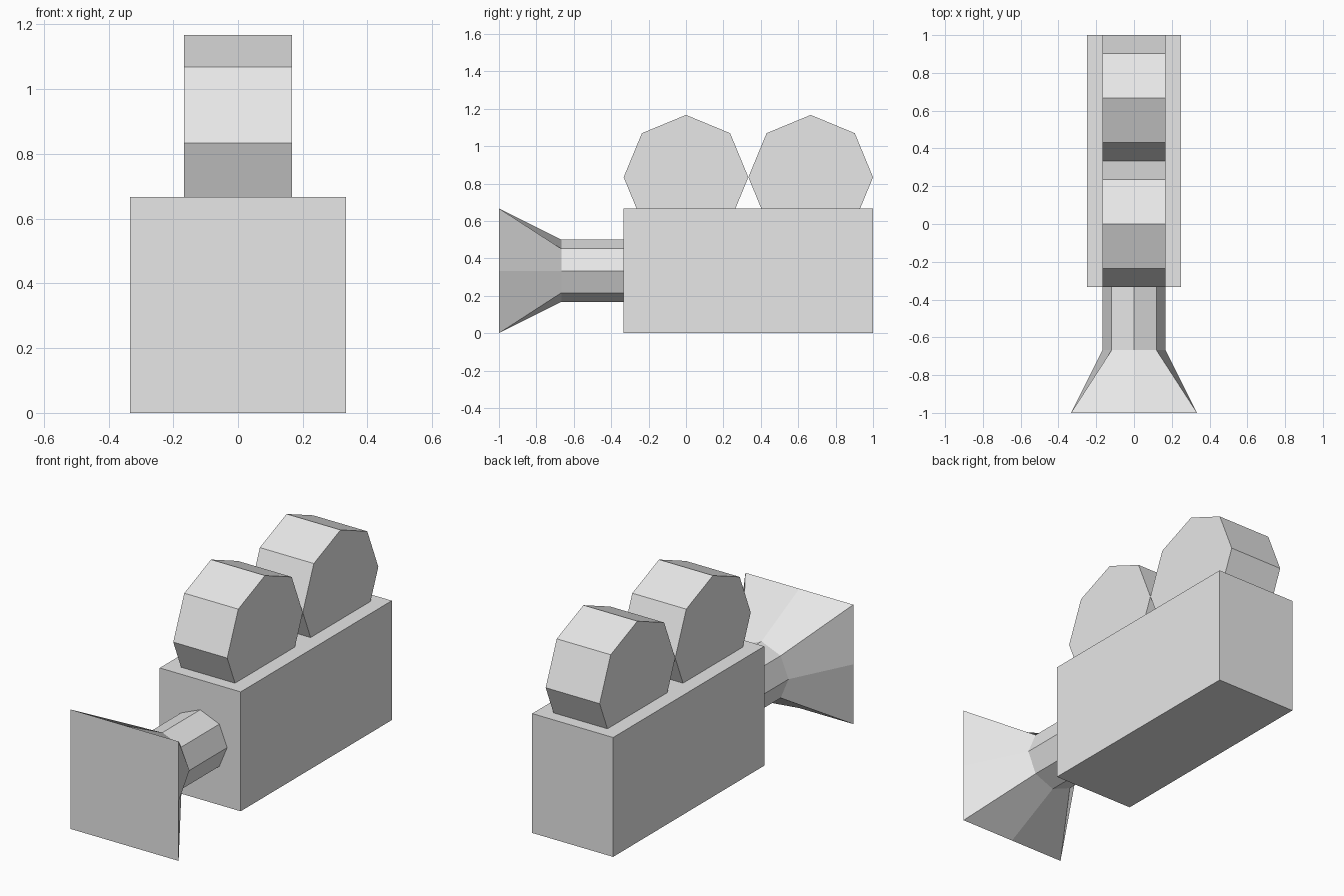
import bpy
from math import sin, cos, pi

cube = bpy.data.objects.get("Cube")
if cube:
    bpy.data.objects.remove(cube, do_unlink=True)

U = 1 / 3  # basic module of the design

grey = bpy.data.materials.new("light_grey")
grey.use_nodes = True
grey.diffuse_color = (0.8, 0.8, 0.8, 1)
grey.node_tree.nodes["Principled BSDF"].inputs["Base Color"].default_value = (0.8, 0.8, 0.8, 1)


def loft(name, rings):
    """Closed flat-shaded solid through rings of equal point count."""
    n = len(rings[0])
    verts = [p for ring in rings for p in ring]
    faces = [tuple(range(n))[::-1], tuple(range(len(verts) - n, len(verts)))]
    for r in range(len(rings) - 1):
        for i in range(n):
            a, b = r * n + i, r * n + (i + 1) % n
            faces.append((a, b, b + n, a + n))
    mesh = bpy.data.meshes.new(name)
    mesh.from_pydata(verts, [], faces)
    mesh.materials.append(grey)
    obj = bpy.data.objects.new(name, mesh)
    bpy.context.collection.objects.link(obj)
    return obj


def octagon(radius):
    return [(radius * cos(i * pi / 4), radius * sin(i * pi / 4)) for i in range(8)]


def square(half):
    """Square outline with corners and edge midpoints, matching the octagon."""
    return [(half * round(cos(i * pi / 4)), half * round(sin(i * pi / 4))) for i in range(8)]


def ring_y(outline, y):
    # outline facing along y; order reversed in x so that normals point outwards
    return [(-x, y, U + z) for x, z in outline]


def ring_x(outline, x, y, z):
    return [(x, y + a, z + b) for a, b in outline]


# Camera body
body = [(-0.25, -U), (0.25, -U), (0.25, 1), (-0.25, 1)]
loft("body", [[(x, y, z) for x, y in body] for z in (0, 2 * U)])

# Film reels, sunk into the top of the body
for name, y in (("front_reel", 0), ("back_reel", 2 * U)):
    loft(name, [ring_x(octagon(U), x, y, 2.5 * U) for x in (-U / 2, U / 2)])

# Lens barrel
loft("lens_barrel", [ring_y(octagon(U / 2), y) for y in (-2 * U, -U)])

# Lens hood, flaring from the barrel to a square front
loft("lens_hood", [ring_y(square(U), -1), ring_y(octagon(U / 2), -2 * U)])
